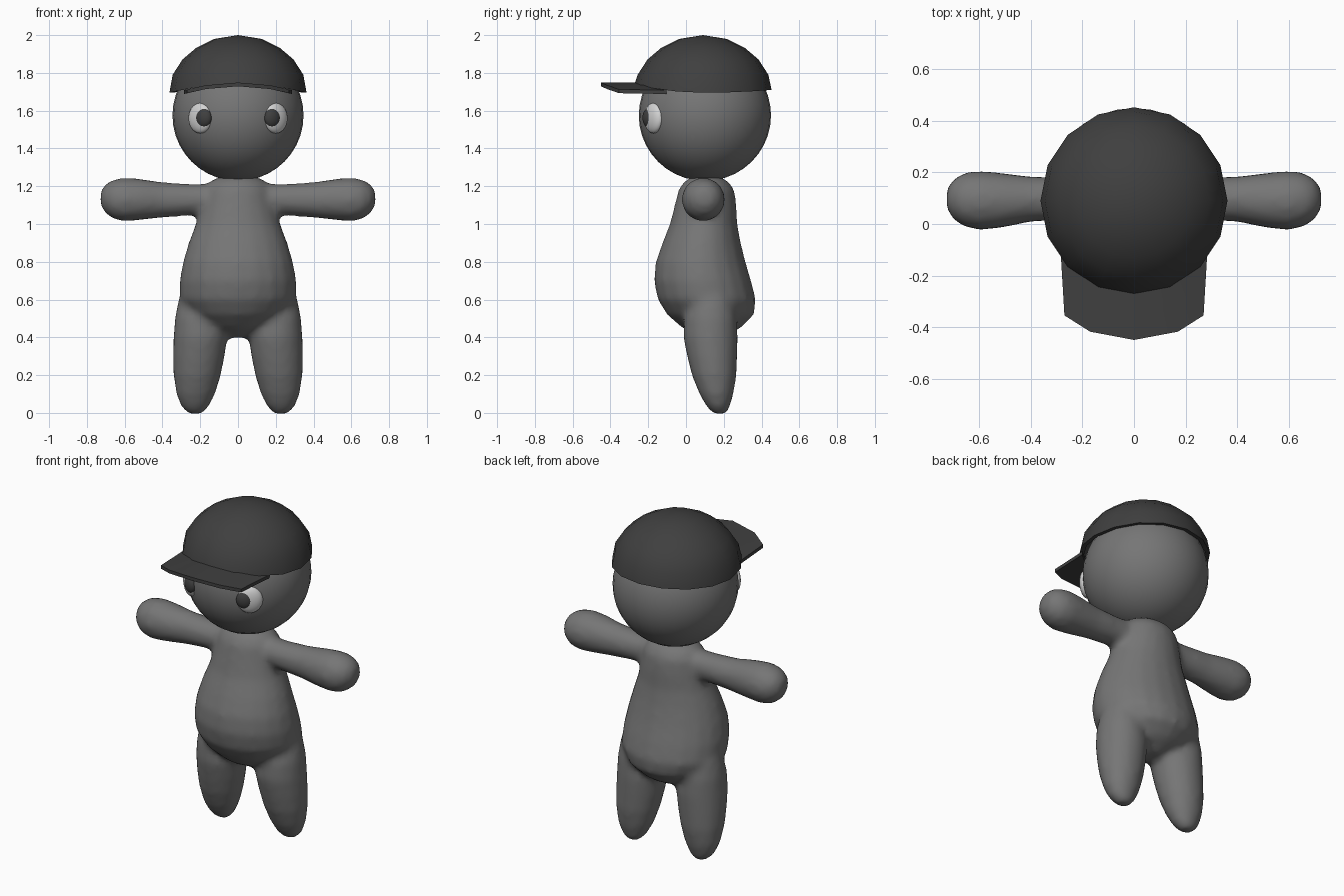
import bpy, bmesh, math
from mathutils import Vector, Matrix

if "Cube" in bpy.data.objects:
    bpy.data.objects.remove(bpy.data.objects["Cube"])


def material(name, v):
    m = bpy.data.materials.new(name)
    m.diffuse_color = (v, v, v, 1)
    m.use_nodes = True
    m.node_tree.nodes["Principled BSDF"].inputs["Base Color"].default_value = m.diffuse_color
    return m


GREY = material("body grey", 0.18)
DARK = material("dark grey", 0.05)
WHITE = material("eye white", 0.65)


def make(name, bm, mat, angle=None):
    bmesh.ops.recalc_face_normals(bm, faces=bm.faces)
    me = bpy.data.meshes.new(name)
    bm.to_mesh(me)
    bm.free()
    me.materials.append(mat)
    ob = bpy.data.objects.new(name, me)
    bpy.context.collection.objects.link(ob)
    if angle:
        bpy.ops.object.select_all(action='DESELECT')
        ob.select_set(True)
        bpy.context.view_layer.objects.active = ob
        bpy.ops.object.shade_smooth_by_angle(angle=math.radians(angle))
    return ob


def loft(bm, rings, place, n=20):
    """Closed tube; each ring = (position, a0, a1, b0, b1) extents across the path."""
    prev = first = None
    for t, a0, a1, b0, b1 in rings:
        ring = []
        for i in range(n):
            w = 2 * math.pi * i / n
            a = (a0 + a1) / 2 + (a1 - a0) / 2 * math.cos(w)
            b = (b0 + b1) / 2 + (b1 - b0) / 2 * math.sin(w)
            ring.append(bm.verts.new(place(t, a, b)))
        if prev:
            for i in range(n):
                j = (i + 1) % n
                bm.faces.new((prev[i], prev[j], ring[j], ring[i]))
        else:
            first = ring
        prev = ring
    bm.faces.new(first)
    bm.faces.new(prev)


# Body: torso, legs and arms fused into one soft skin
TORSO = [(0.40, -.06, .06, .08, .2), (0.45, -.17, .17, -.02, .29), (0.52, -.26, .26, -.10, .36),
         (0.6, -.31, .31, -.15, .37), (0.7, -.31, .31, -.17, .345), (0.8, -.292, .292, -.16, .315),
         (0.9, -.262, .262, -.125, .29), (1.0, -.225, .225, -.085, .272), (1.1, -.198, .198, -.06, .267),
         (1.18, -.18, .18, -.04, .257), (1.225, -.15, .15, -.01, .225), (1.25, -.1, .1, .03, .18)]
LEG = [(-0.005, .19, .26, .145, .215), (0.03, .155, .30, .11, .232), (0.1, .12, .328, .07, .252),
       (0.2, .09, .342, .03, .268), (0.3, .07, .344, .005, .272), (0.4, .055, .342, -.015, .275),
       (0.5, .07, .335, -.01, .27), (0.6, .1, .315, .02, .25), (0.68, .14, .285, .06, .2)]
ARM = [(0.08, .02, .18, 1.05, 1.215), (0.25, .015, .18, 1.045, 1.213), (0.4, .008, .185, 1.033, 1.222),
       (0.52, -.017, .2, 1.02, 1.24), (0.6, -.024, .207, 1.014, 1.246), (0.66, -.012, .2, 1.025, 1.236),
       (0.705, .02, .172, 1.06, 1.21), (0.728, .06, .135, 1.1, 1.17)]
bm = bmesh.new()
loft(bm, TORSO, lambda t, a, b: (a, b, t))
for s in (-1, 1):
    loft(bm, LEG, lambda t, a, b: (s * a, b, t))
    loft(bm, ARM, lambda t, a, b: (s * t, a, b))
body = make("body", bm, GREY)
mod = body.modifiers.new("fuse", 'REMESH')
mod.mode = 'VOXEL'
mod.voxel_size = 0.02
mod.use_smooth_shade = True
mod = body.modifiers.new("soften", 'SMOOTH')
mod.factor = 0.5
mod.iterations = 6


def ball(name, centre, size, mat, turn=0.0):
    bm = bmesh.new()
    m = Matrix.Translation(centre) @ Matrix.Rotation(turn, 4, 'Z') @ Matrix.Diagonal((*size, 1))
    bmesh.ops.create_uvsphere(bm, u_segments=32, v_segments=20, radius=1, matrix=m)
    return make(name, bm, mat, 60)


# Head and eyes
ball("head", (0, 0.1, 1.575), (0.347, 0.35, 0.347), GREY)
for s, side in ((-1, "left"), (1, "right")):
    ball(side + "_eye", (s * 0.2, -0.172, 1.56), (0.072, 0.034, 0.08), WHITE, s * 0.62)
    ball(side + "_pupil", (s * 0.182, -0.196, 1.562), (0.047, 0.03, 0.052), DARK, s * 0.5)

# Cap crown: faceted dome with a raised front hem and an inward lip
N = 16


def hem(w):
    f = -math.sin(w)
    return 1.695 + (0.045 if f > 0 else 0.015) * f * f


bm = bmesh.new()
rows = [(.335, None, .005), (.363, None, 0), (.346, 1.79, 0), (.293, 1.872, 0),
        (.222, 1.932, 0), (.125, 1.98, 0)]
prev = None
for r, z, up in rows:
    ring = []
    for i in range(N):
        w = 2 * math.pi * i / N
        ring.append(bm.verts.new((r * math.cos(w), 0.09 + r * math.sin(w),
                                  hem(w) + up if z is None else z)))
    if prev:
        for i in range(N):
            j = (i + 1) % N
            bm.faces.new((prev[i], prev[j], ring[j], ring[i]))
    prev = ring
top = bm.verts.new((0, 0.09, 2.0))
for i in range(N):
    bm.faces.new((prev[i], prev[(i + 1) % N], top))
make("cap_crown", bm, DARK, 40)

# Cap brim: arched plate from the crown to a blunt point
bm = bmesh.new()
outer = [(-.27, -.355), (-.17, -.418), (0, -.45), (.17, -.418), (.27, -.355)]
inner = [-.285, -.17, 0, .17, .285]
prev = None
for (xo, yo), xi in zip(outer, inner):
    yi = 0.09 - math.sqrt(0.345 ** 2 - xi ** 2)
    col = [bm.verts.new((x, y, 1.749 - 0.5 * x * x))
           for x, y in ((xi, yi), ((xi + xo) / 2, (yi + yo) / 2), (xo, yo))]
    if prev:
        for k in range(2):
            bm.faces.new((prev[k], col[k], col[k + 1], prev[k + 1]))
    prev = col
ret = bmesh.ops.extrude_face_region(bm, geom=bm.faces[:])
bmesh.ops.translate(bm, vec=Vector((0, 0, -0.02)),
                    verts=[v for v in ret["geom"] if isinstance(v, bmesh.types.BMVert)])
top_faces = [f for f in bm.faces]
make("cap_brim", bm, DARK, 40)
